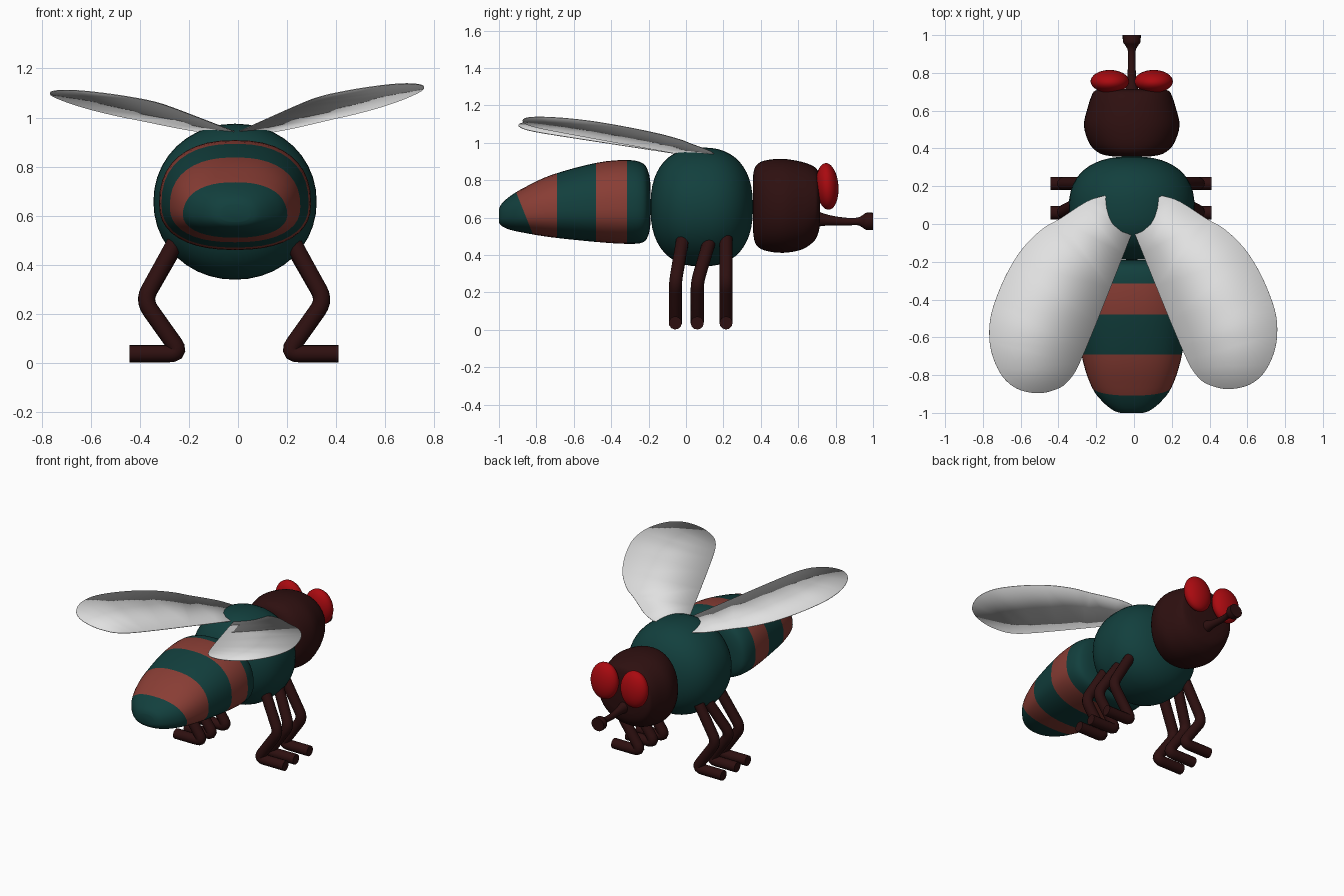
import bpy, bmesh, math
from mathutils import Vector

if "Cube" in bpy.data.objects:
    bpy.data.objects.remove(bpy.data.objects["Cube"])

CX = -0.012  # body centre line


def material(name, rgb):
    m = bpy.data.materials.new(name)
    m.diffuse_color = (*rgb, 1)
    m.use_nodes = True
    m.node_tree.nodes["Principled BSDF"].inputs["Base Color"].default_value = m.diffuse_color
    return m


TEAL = material("teal", (0.006, 0.05, 0.047))
RUST = material("rust", (0.25, 0.047, 0.035))
DARK = material("dark_brown", (0.027, 0.005, 0.005))
RED = material("red", (0.40, 0.003, 0.005))
GREY = material("wing_grey", (0.75, 0.75, 0.75))


def finish(bm, name, mats, angle=45):
    bmesh.ops.recalc_face_normals(bm, faces=bm.faces)
    me = bpy.data.meshes.new(name)
    bm.to_mesh(me)
    bm.free()
    ob = bpy.data.objects.new(name, me)
    bpy.context.collection.objects.link(ob)
    for m in mats:
        me.materials.append(m)
    smooth(ob, angle)
    return ob


def smooth(ob, angle=45):
    bpy.ops.object.select_all(action='DESELECT')
    ob.select_set(True)
    bpy.context.view_layer.objects.active = ob
    bpy.ops.object.shade_smooth_by_angle(angle=math.radians(angle))


def spline(pts, steps):
    """Catmull-Rom through the given tuples."""
    pts = [Vector(p) for p in pts]
    ext = [pts[0]] + pts + [pts[-1]]
    out = []
    for i in range(len(pts) - 1):
        a, b, c, d = ext[i:i + 4]
        for k in range(steps):
            t = k / steps
            out.append(0.5 * (2 * b + (c - a) * t + (2 * a - 5 * b + 4 * c - d) * t * t
                              + (3 * b - a - 3 * c + d) * t ** 3))
    return out + [pts[-1]]


def spow(v, e):
    return math.copysign(abs(v) ** e, v)


def loft(stations, p=2.0, widest=0.5, n=40):
    """Rings along y; each station is (y, top z, bottom z, half width)."""
    bm = bmesh.new()
    rings = []
    for y, zt, zb, rx in stations:
        zw = zb + (zt - zb) * widest
        ring = []
        for i in range(n):
            t = 2 * math.pi * i / n
            c, s = spow(math.cos(t), 2 / p), spow(math.sin(t), 2 / p)
            ring.append(bm.verts.new((CX + rx * c, y, zw + s * (zt - zw if s > 0 else zw - zb))))
        rings.append(ring)
    for a, b in zip(rings, rings[1:]):
        for i in range(n):
            j = (i + 1) % n
            bm.faces.new((a[i], a[j], b[j], b[i]))
    bm.faces.new(rings[0])
    bm.faces.new(rings[-1])
    return bm


# Thorax: slightly boxy ball
stations = []
for k in range(25):
    a = math.radians(-88 + 176 * k / 24)
    u, r = spow(math.sin(a), 2 / 2.4), math.cos(a) ** (2 / 2.4)
    stations.append((0.084 + 0.274 * u, 0.657 + 0.318 * r, 0.657 - 0.318 * r, 0.333 * r))
finish(loft(stations, 2.05), "thorax", [TEAL])

# Abdomen with two painted bands
bm = loft(spline([(-1.0, .645, .575, .06), (-.985, .675, .555, .10), (-.94, .715, .535, .155),
                  (-.866, .76, .519, .21), (-.72, .828, .495, .26), (-.48, .893, .47, .30),
                  (-.315, .908, .46, .31), (-.23, .89, .468, .295), (-.20, .84, .51, .25),
                  (-.19, .78, .567, .18)], 4), 2.35, 0.42)
tip_point, tip_normal = Vector((0, -0.82, 0.515)), Vector((0, 0.225, 0.09)).normalized()
cuts = [(Vector((0, y, 0)), Vector((0, 1, 0))) for y in (-0.315, -0.48, -0.69)]
for co, no in cuts + [(tip_point, tip_normal)]:
    bmesh.ops.bisect_plane(bm, geom=bm.verts[:] + bm.edges[:] + bm.faces[:],
                           plane_co=co, plane_no=no, dist=1e-5)
for f in bm.faces:
    c = f.calc_center_median()
    behind_tip = (c - tip_point).dot(tip_normal) < 0
    f.material_index = int(-0.48 < c.y < -0.315 or (c.y < -0.69 and not behind_tip))
finish(bm, "abdomen", [TEAL, RUST])

# Head with a flat face
finish(loft(spline([(.358, .82, .53, .10), (.372, .875, .46, .165), (.42, .905, .425, .22),
                    (.52, .914, .412, .253), (.62, .898, .43, .232), (.68, .875, .47, .212),
                    (.705, .85, .51, .195), (.716, .80, .56, .15)], 4), 2.2), "head", [DARK])

# Mouth tube with flared end
finish(loft(spline([(.69, .64, .55, .04), (.76, .615, .558, .025), (.85, .60, .557, .02),
                    (.915, .60, .56, .02), (.945, .614, .546, .034), (.963, .626, .535, .046),
                    (1.0, .626, .535, .048)], 3), 2, 0.5, 20), "mouth_tube", [DARK])

# Eyes
for side, name in ((-1, "left_eye"), (1, "right_eye")):
    bpy.ops.mesh.primitive_uv_sphere_add(segments=32, ring_count=20, radius=1,
                                         location=(CX + side * 0.116, 0.755, 0.767),
                                         rotation=(math.radians(4), 0, 0))
    eye = bpy.context.object
    eye.name = name
    eye.scale = (0.102, 0.060, 0.125)
    eye.data.materials.append(RED)
    smooth(eye, 60)


def rounded(pts, d=0.05, steps=5):
    """Replace each inner corner of a path by a short arc."""
    pts = [Vector(p) for p in pts]
    out = [pts[0]]
    for a, b, c in zip(pts, pts[1:], pts[2:]):
        s, e = b + (a - b).normalized() * d, b + (c - b).normalized() * d
        for k in range(steps + 1):
            t = k / steps
            out.append(s * (1 - t) ** 2 + b * 2 * t * (1 - t) + e * t * t)
    return out + [pts[-1]]


# Legs: hip y, foot y, hip height for each pair
for label, hip_y, foot_y, hip_z in (("front", .214, .214, .49), ("middle", .13, .06, .49),
                                    ("rear", -.015, -.057, .50)):
    for side, sname in ((-1, "left"), (1, "right")):
        path = [(.235, hip_y, hip_z), (.37, foot_y, .255), (.215, foot_y, .037), (.426, foot_y, .037)]
        path = rounded([(-0.016 + side * x, y, z) for x, y, z in path])
        cu = bpy.data.curves.new(f"{sname}_{label}_leg", 'CURVE')
        cu.dimensions = '3D'
        cu.bevel_depth, cu.bevel_resolution, cu.use_fill_caps = 0.035, 4, True
        sp = cu.splines.new('POLY')
        sp.points.add(len(path) - 1)
        for q, v in zip(sp.points, path):
            q.co = (*v, 1)
        ob = bpy.data.objects.new(cu.name, cu)
        bpy.context.collection.objects.link(ob)
        cu.materials.append(DARK)
        bpy.ops.object.select_all(action='DESELECT')
        ob.select_set(True)
        bpy.context.view_layer.objects.active = ob
        bpy.ops.object.convert(target='MESH')
        smooth(bpy.context.object, 50)

# Wings: thin tilted paddles rooted inside the thorax
edge = spline([(0, -.037), (.249, -.645), (.34, -.81), (.43, -.862), (.52, -.873), (.614, -.85),
               (.688, -.79), (.74, -.69), (.76, -.58), (.746, -.45), (.677, -.275), (.587, -.13),
               (.48, -.026), (.39, .026), (.243, .12), (.15, .15)], 4) + [Vector((.06, .1))]
for side, name, b, d, stretch in ((-1, "left_wing", .14, .10, 1.025), (1, "right_wing", .158, .118, 1)):
    bm = bmesh.new()
    bm.faces.new([bm.verts.new((-0.004 + side * (v.x + 0.002), v.y * (stretch if v.y < 0 else 1),
                                0.936 + b * v.x - d * v.y)) for v in edge])
    bmesh.ops.triangulate(bm, faces=bm.faces[:])
    wing = finish(bm, name, [GREY], 30)
    mod = wing.modifiers.new("thickness", 'SOLIDIFY')
    mod.thickness, mod.offset = 0.004, 0
